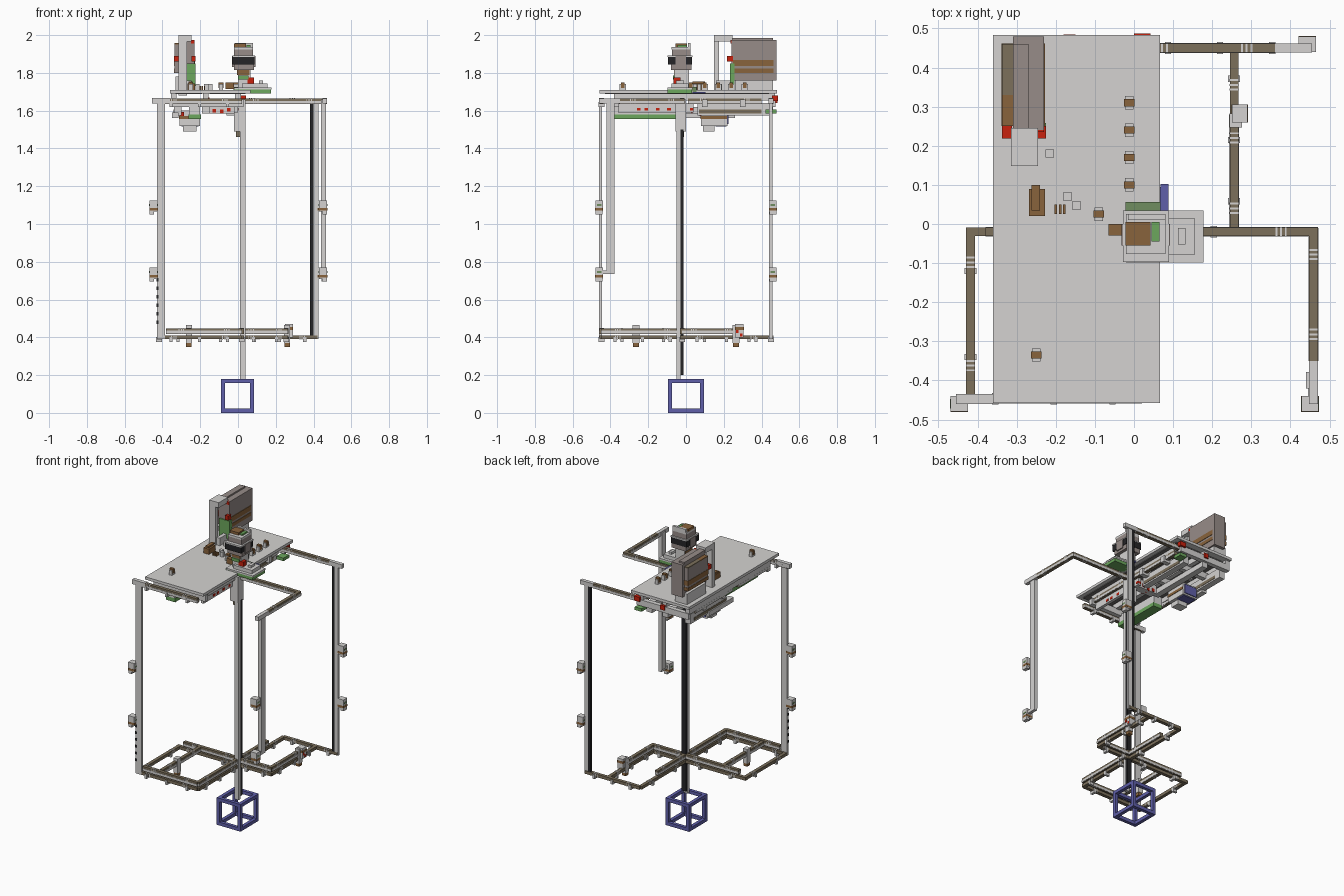
import bpy

old = bpy.data.objects.get("Cube")
if old:
    bpy.data.objects.remove(old)


def material(name, *rgb):
    mat = bpy.data.materials.new(name)
    mat.use_nodes = True
    mat.diffuse_color = (*rgb, 1)
    mat.node_tree.nodes["Principled BSDF"].inputs["Base Color"].default_value = (*rgb, 1)
    return mat


light = material("light grey", .66, .65, .64)
taupe = material("dark taupe", .2, .16, .105)
mauve = material("mauve grey", .31, .265, .25)
black = material("black", .018, .018, .02)
brown = material("brown", .25, .125, .045)
green = material("green", .15, .39, .11)
moss = material("moss green", .16, .27, .115)
red = material("red", .58, .015, .004)
blue = material("indigo blue", .115, .115, .4)
shade = material("shadow grey", .16, .155, .15)


def boxes(name, mat, spans):
    """One mesh object made of boxes, each given as x, y and z spans."""
    verts, faces = [], []
    for xs, ys, zs in spans:
        n = len(verts)
        verts += [(x, y, z) for x in sorted(xs) for y in sorted(ys) for z in sorted(zs)]
        for face in ((0, 1, 3, 2), (4, 6, 7, 5), (0, 4, 5, 1), (2, 3, 7, 6), (0, 2, 6, 4), (1, 5, 7, 3)):
            faces.append([n + i for i in face])
    mesh = bpy.data.meshes.new(name)
    mesh.from_pydata(verts, [], faces)
    mesh.materials.append(mat)
    obj = bpy.data.objects.new(name, mesh)
    bpy.context.collection.objects.link(obj)
    return obj


def box(name, mat, xs, ys, zs):
    return boxes(name, mat, [(xs, ys, zs)])


def around(centre, size):
    return (centre - size / 2, centre + size / 2)


def rail(name, axis, start, end, side, z, height=.03, flanks=True, nubs=0):
    """Horizontal rail with triple bands, optional pale flanks and clamps."""
    def span(along, width, zs):
        cross = around(side, width)
        return (along, cross, zs) if axis == "x" else (cross, along, zs)
    boxes(name, taupe, [span((start, end), .022, (z, z + height))])
    pale = [span((start, end), .025, (z + .003, z + height * .58))] if flanks else []
    length = end - start
    for part in (.2, .8):
        for shift in (-.012, 0, .012):
            pale.append(span(around(start + part * length + shift, .005), .024, (z - .001, z + height + .001)))
    for i in range(nubs):
        pale.append(span(around(start + (i + .5) * length / nubs, .016), .03, (z - .016, z + .012)))
    boxes(name + "_fittings", light, pale)


# Open cube at the foot
lo, hi = (-.09, -.095, 0), (.085, .095, .18)
edges = []
for axis in range(3):
    for a in (0, 1):
        for b in (0, 1):
            spans = [None] * 3
            spans[axis] = (lo[axis], hi[axis])
            for other, end in zip([i for i in range(3) if i != axis], (a, b)):
                spans[other] = (hi[other] - .022, hi[other]) if end else (lo[other], lo[other] + .022)
            edges.append(spans)
boxes("base_cube_frame", blue, edges)

# Central mast
box("mast_front", light, (.01, .04), (-.05, -.03), (.18, 1.66))
box("mast_back", black, (.01, .04), (-.03, -.012), (.2, 1.5))
box("mast_head", light, (-.02, .04), (-.055, 0), (1.49, 1.66))
box("mast_head_cap", taupe, (-.01, .03), (-.04, -.01), (1.46, 1.49))

# Corner posts
box("front_right_post", light, (-.43, -.387), (-.46, -.445), (.39, 1.66))
box("back_left_post", light, (.4, .425), (.44, .457), (.39, 1.66))
box("back_left_post_core", black, (.38, .4), (.44, .457), (.39, 1.64))
box("front_left_post", light, (.44, .465), (-.42, -.378), (.75, 1.66))
box("front_left_foot", light, (.445, .465), (-.45, -.378), (.735, .755))
boxes("post_sockets", black, [(around(-.426, .012), (-.4606, -.447), around(.48 + i * .045, .018))
                              for i in range(6)])

# Clamp boxes on the posts
for name, cx, cy, out in (("front_right", -.447, -.46, -1), ("back_left", .443, .46, 1), ("front_left", .45, -.46, 1)):
    shell, trim, bulb = [], [], []
    for z in (1.09, .735):
        shell.append((around(cx, .044), around(cy, .04), around(z + .005, .06)))
        shell.append((around(cx + out * .01, .024), around(cy, .036), around(z - .005, .07)))
        trim.append((around(cx, .045), around(cy, .041), around(z - .012, .014)))
        bulb.append((around(cx, .046), around(cy, .024), around(z + .01, .01)))
    boxes(name + "_clamps", light, shell)
    boxes(name + "_clamp_bands", brown, trim)
    boxes(name + "_clamp_lights", moss, bulb)

# Lower rail loops: thin base rails, then paler rails stacked above
base = dict(z=.39, height=.02, flanks=False)
rail("front_loop_near", "x", -.43, .02, -.02, nubs=2, **base)
rail("front_loop_far", "x", -.43, .02, -.447, nubs=3, **base)
rail("front_loop_side", "y", -.45, -.01, -.418, nubs=2, **base)
rail("front_loop_mast", "y", -.45, -.01, .02, nubs=3, **base)
rail("back_loop_near", "x", .02, .265, -.02, nubs=2, **base)
rail("back_loop_far", "x", .02, .42, .45, nubs=3, **base)
rail("back_loop_side", "y", -.02, .45, .256, nubs=3, **base)
rail("back_loop_mast", "y", -.02, .45, .02, nubs=2, **base)
rail("front_stack_near", "x", -.38, .02, -.02, .418)
rail("front_stack_far", "x", -.38, .02, -.447, .418)
rail("front_stack_mast", "y", -.45, -.01, .02, .418)
rail("front_inner_rail", "y", -.43, -.03, -.26, .418)
rail("back_stack_near", "x", .02, .265, -.02, .418)
rail("back_stack_side", "y", -.02, .28, .256, .418)
rail("back_stack_mast", "y", -.02, .28, .02, .418)
for name, s in (("front", -1), ("back", 1)):
    box(f"{name}_lower_block", light, around(s * .26, .032), around(s * .265, .036), (.37, .465))
    box(f"{name}_lower_block_foot", brown, around(s * .26, .028), around(s * .265, .03), (.35, .37))
box("back_side_fitting", light, (.25, .29), (.26, .305), (.4, .47))
box("back_side_fitting_band", brown, (.249, .291), (.259, .306), (.44, .455))
boxes("lower_signals", red, [((.285, .292), around(y, .014), around(z, .016)) for y, z in ((.272, .43), (.292, .413))])

# Upper rails reaching to the posts
rail("front_arm", "x", -.43, .02, -.447, 1.635, nubs=3)
rail("left_arm", "x", 0, .47, -.02, 1.635)
rail("left_side_arm", "y", -.35, -.01, .459, 1.635)
box("left_side_arm_tip", light, (.447, .471), (-.46, -.35), (1.638, 1.665))
rail("back_arm", "x", 0, .36, .45, 1.635)
box("back_arm_tip", light, (.36, .455), (.438, .462), (1.638, 1.665))
box("front_arm_tip", light, (-.455, -.36), (-.46, -.435), (1.638, 1.668))

# Deck and the frame below it
box("deck", light, (-.36, .066), (-.458, .483), (1.692, 1.71))
boxes("deck_underside_panels", shade, [((-.33, -.19), (-.43, .44), (1.687, 1.692)),
                                       ((-.15, .04), (-.43, .44), (1.687, 1.692))])
boxes("deck_beams", light, [(around(x, .03), (-.38, .47), (1.655, 1.69)) for x in (-.34, -.17, .0)])
boxes("deck_crossbeams", light, [((-.35, .03), around(y, .03), (1.62, 1.66)) for y in (-.37, .1, .3, .46)])
for label, x in (("right", -.34), ("left", .005)):
    rail(f"{label}_deck_rail_front", "y", -.38, -.05, x, 1.635)
    rail(f"{label}_deck_rail_back", "y", .01, .4, x, 1.635)

# Equipment hung below the deck
box("front_tray", light, (-.26, -.2), (-.38, -.05), (1.58, 1.635))
box("front_tray_base", green, (-.262, -.195), (-.38, -.05), (1.555, 1.58))
boxes("tray_signals", red, [((-.02, .002), around(y, .02), (1.6, 1.615)) for y in (-.25, -.21, -.15, -.09, .03)])
box("signal_rail", light, (-.02, .0), (-.36, .04), (1.59, 1.64))
boxes("rear_side_rails", light, [(around(x, .04), (.06, .44), (1.575, 1.64)) for x in (-.32, -.04)])
boxes("rear_rail_bands", taupe, [(around(x, .044), (.07, .4), (1.585, 1.605)) for x in (-.32, -.04)])
box("rear_inner_rail", light, (-.19, -.15), (.0, .46), (1.585, 1.62))
box("middle_bracket", light, (-.15, -.02), (-.02, .03), (1.585, 1.64))
boxes("middle_signals", red, [(around(x, .018), (-.024, .034), around(z, .02))
                              for x, z in ((-.125, 1.6), (-.085, 1.595), (-.05, 1.605))])
box("rear_signal_panel", green, (-.01, .04), (.42, .48), (1.585, 1.605))
boxes("rear_signals", red, [((.0, .042), (.455, .487), (1.65, 1.68)), ((-.18, -.15), (.47, .484), (1.64, 1.67))])
box("hanging_motor", light, (-.31, -.2), (.08, .22), (1.52, 1.6))
box("hanging_motor_foot", light, (-.29, -.22), (.09, .15), (1.49, 1.52))
box("hanging_motor_back", blue, (-.3, -.21), (.22, .226), (1.53, 1.59))
box("hanging_motor_base", blue, (-.3, -.21), (.155, .215), (1.515, 1.52))
box("hanging_motor_band", brown, (-.313, -.197), (.077, .218), (1.555, 1.572))
box("hanging_motor_signal", red, (-.31, -.285), (.072, .08), (1.572, 1.592))
box("hanging_motor_arm", light, (-.35, -.315), (.0, .26), (1.56, 1.59))

# Tall cabinet at the back of the deck
box("cabinet_base", light, (-.33, -.24), (.26, .46), (1.71, 1.78))
box("cabinet_body", mauve, (-.31, -.23), (.24, .48), (1.76, 1.975))
box("cabinet_side", mauve, (-.337, -.31), (.25, .46), (1.8, 1.95))
box("cabinet_side_top", taupe, (-.337, -.31), (.33, .46), (1.95, 1.957))
box("cabinet_side_top_front", brown, (-.337, -.31), (.25, .33), (1.95, 1.957))
boxes("cabinet_stripes", brown, [((-.339, -.227), (.25, .462), zs) for zs in ((1.8, 1.822), (1.836, 1.868))])
box("cabinet_top", mauve, (-.31, -.27), (.24, .46), (1.975, 1.985))
box("cabinet_panel", green, (-.3, -.225), (.232, .258), (1.73, 1.85))
boxes("cabinet_signals", red, [((-.338, -.312), (.218, .25), (1.86, 1.89)),
                               ((-.247, -.225), (.218, .25), (1.86, 1.89)),
                               ((-.25, -.23), (.235, .25), (1.955, 1.975))])
box("cabinet_mast", light, (-.315, -.27), (.148, .175), (1.68, 2))
box("cabinet_mast_top", light, (-.315, -.245), (.148, .245), (1.965, 2))
box("cabinet_mast_step", light, (-.27, -.245), (.16, .24), (1.71, 1.76))

# Instrument head on the mast
box("head_base", green, (-.025, .176), (-.097, .032), (1.692, 1.712))
box("head_base_cover", light, (-.02, .178), (-.099, .034), (1.712, 1.722))
box("head_step", light, (.02, .156), (-.078, .014), (1.722, 1.745))
box("head_hatch", light, (.112, .132), (-.053, -.01), (1.745, 1.76))
box("head_ledge", moss, (-.022, .068), (.034, .056), (1.7, 1.725))
box("head_side", blue, (.068, .088), (.034, .102), (1.69, 1.7))
box("head_column", light, (.0, .065), (-.06, .015), (1.722, 1.93))
box("head_column_face", brown, (-.004, .06), (-.063, .01), (1.79, 1.82))
box("head_signal", red, (.05, .085), (-.065, -.03), (1.745, 1.775))
box("head_gauge", green, (-.0, .055), (-.068, .0), (1.765, 1.785))
box("head_collar", mauve, (-.02, .085), (-.08, .03), (1.815, 1.845))
box("head_band", black, (-.028, .088), (-.095, .033), (1.845, 1.885))
box("head_band_plate", mauve, (-.032, .092), (-.055, .0), (1.83, 1.89))
box("head_band_cover", light, (-.028, .09), (-.097, .034), (1.885, 1.893))
box("head_cap", mauve, (-.02, .08), (-.075, .025), (1.893, 1.925))
box("head_cap_cover", light, (-.02, .08), (-.077, .025), (1.925, 1.938))
box("head_top", brown, (-.022, .042), (-.055, .005), (1.938, 1.955))
box("head_top_light", green, (.045, .065), (-.045, .005), (1.938, 1.948))
box("head_top_plate", light, (-.015, .08), (.01, .025), (1.938, 1.958))
box("head_arm", brown, (-.065, -.02), (-.03, .0), (1.715, 1.75))

# Small fittings standing on the deck
spots = [(-.012, .1 + i * .07) for i in range(4)] + [(-.09, .025), (-.25, -.335)]
boxes("deck_fittings", light, [(around(x, .022), around(y, .034), (1.71, 1.74)) for x, y in spots])
boxes("deck_fitting_caps", brown, [(around(x, .026), around(y, .018), (1.72, 1.75)) for x, y in spots])
box("deck_mound", brown, (-.268, -.228), (.02, .09), (1.71, 1.745))
box("deck_mound_cap", brown, (-.262, -.24), (.035, .1), (1.745, 1.755))
boxes("deck_slats", brown, [(around(-.2 + i * .011, .006), (.025, .05), (1.71, 1.73)) for i in range(3)])
boxes("deck_studs", light, [(around(x, .022), around(y, .02), (1.71, 1.74))
                            for x, y in ((-.17, .07), (-.147, .047), (-.215, .18))])
